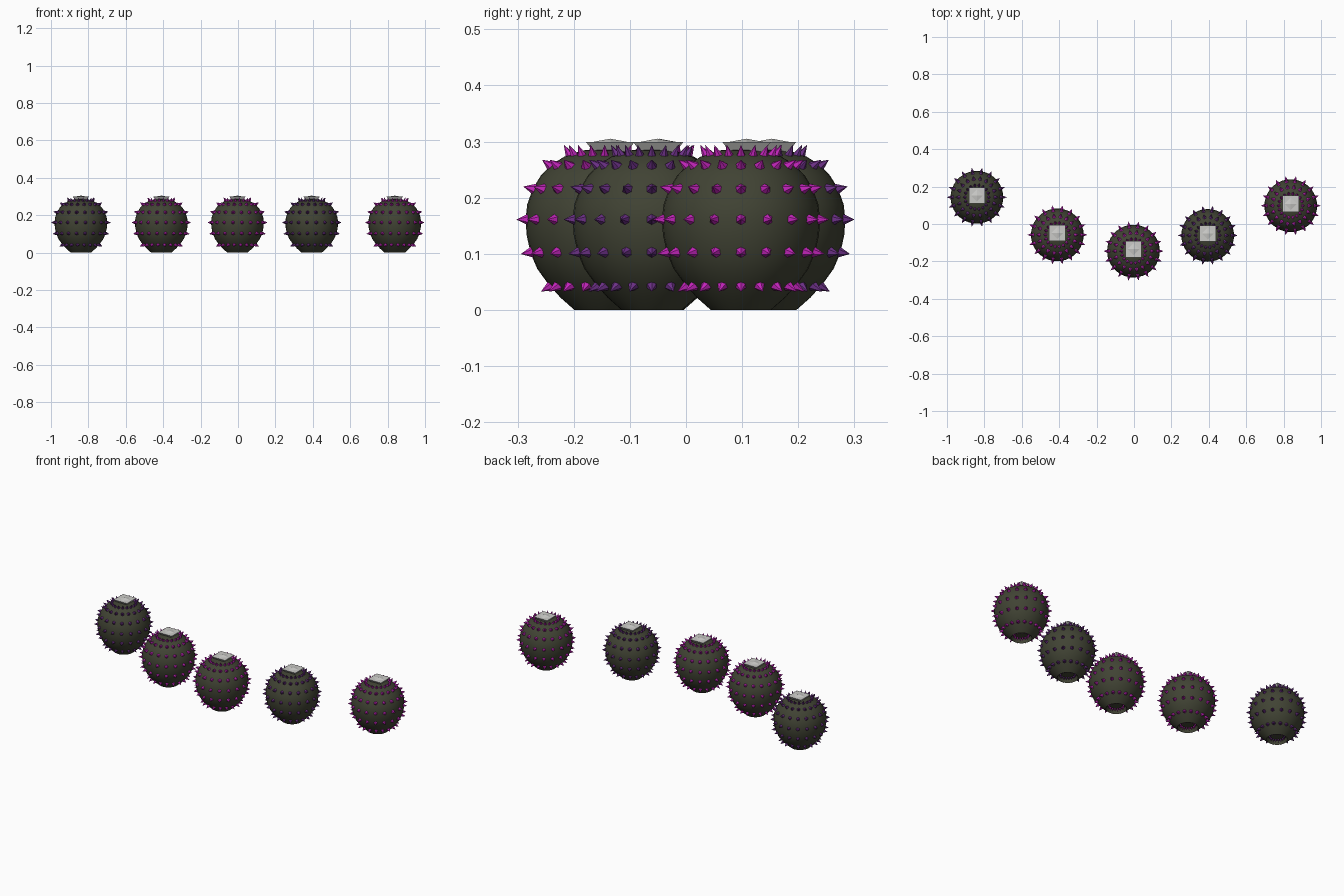
import bpy, bmesh, math
from mathutils import Vector, Matrix

if "Cube" in bpy.data.objects:
    bpy.data.objects.remove(bpy.data.objects["Cube"])


def material(name, rgb):
    m = bpy.data.materials.new(name)
    m.diffuse_color = (*rgb, 1)
    m.use_nodes = True
    m.node_tree.nodes["Principled BSDF"].inputs["Base Color"].default_value = m.diffuse_color
    return m


OLIVE = material("dark olive", (0.052, 0.056, 0.034))
MAGENTA = material("magenta", (0.55, 0.018, 0.50))
PURPLE = material("purple", (0.15, 0.03, 0.24))
GREY = material("light grey", (0.60, 0.60, 0.58))


def make_object(name, bm, mat, loc, smooth=False):
    bmesh.ops.recalc_face_normals(bm, faces=bm.faces)
    me = bpy.data.meshes.new(name)
    bm.to_mesh(me)
    bm.free()
    me.materials.append(mat)
    ob = bpy.data.objects.new(name, me)
    ob.location = loc
    bpy.context.collection.objects.link(ob)
    if smooth:
        bpy.context.view_layer.objects.active = ob
        ob.select_set(True)
        bpy.ops.object.shade_smooth_by_angle(angle=math.radians(40))
        ob.select_set(False)
    return ob


# Body profile (radius, height): recessed base, rim, round wall, top
PROFILE = [(0, .024), (.048, .024), (.054, .002), (.079, .024), (.102, .05),
           (.120, .075), (.132, .103), (.139, .135), (.141, .163), (.138, .19),
           (.128, .218), (.114, .241), (.096, .26), (.072, .275), (.04, .286), (0, .29)]

# Spike rings: radius, height, tilt in degrees, length
RINGS = [(.038, .025, -90, .022), (.097, .045, -30, .023), (.132, .105, -10, .022),
         (.140, .163, 0, .022), (.128, .217, 14, .022), (.097, .258, 35, .022),
         (.064, .279, 60, .022)]
COLUMNS = 18


def add_body(loc):
    bm = bmesh.new()
    vs = [bm.verts.new((r, 0, z)) for r, z in PROFILE]
    es = [bm.edges.new(p) for p in zip(vs, vs[1:])]
    bmesh.ops.spin(bm, geom=vs + es, cent=(0, 0, 0), axis=(0, 0, 1),
                   angle=math.tau, steps=36, use_merge=True)
    bmesh.ops.remove_doubles(bm, verts=bm.verts, dist=1e-5)
    make_object("round_body", bm, OLIVE, loc, True)


def add_spikes(loc, mat):
    bm = bmesh.new()
    for r, z, tilt, length in RINGS:
        t = math.radians(tilt)
        for i in range(COLUMNS):
            a = math.tau * i / COLUMNS
            d = Vector((math.cos(a) * math.cos(t), math.sin(a) * math.cos(t), math.sin(t)))
            base = Vector((r * math.cos(a), r * math.sin(a), z))
            centre = base + d * (length / 2 - .002)
            rot = d.to_track_quat('Z', 'Y').to_matrix().to_4x4()
            width = .005 if tilt == -90 else (.008 if tilt == 60 else .0105)
            bmesh.ops.create_cone(bm, cap_ends=True, segments=6, radius1=width,
                                  radius2=0, depth=length,
                                  matrix=Matrix.Translation(centre) @ rot)
    make_object("spikes", bm, mat, loc)


def add_cap(loc):
    # Flared square collar with a low faceted diamond on top
    bm = bmesh.new()
    turn = Matrix.Rotation(math.pi / 4, 4, 'Z')
    bmesh.ops.create_cone(bm, cap_ends=True, segments=4, radius1=.042, radius2=.061,
                          depth=.018, matrix=Matrix.Translation((0, 0, .292)) @ turn)
    bmesh.ops.create_cone(bm, cap_ends=True, segments=4, radius1=.038, radius2=0,
                          depth=.007, matrix=Matrix.Translation((0, 0, .3035)))
    make_object("top_cap", bm, GREY, loc + Vector((0, .01, 0)))


# Five spiked balls set in a shallow arc
BALLS = [(-.84, .143, PURPLE), (-.41, -.058, MAGENTA), (-.003, -.145, MAGENTA),
         (.394, -.061, PURPLE), (.838, .098, MAGENTA)]

for x, y, mat in BALLS:
    place = Vector((x, y, -.002))
    add_body(place)
    add_spikes(place, mat)
    add_cap(place)
